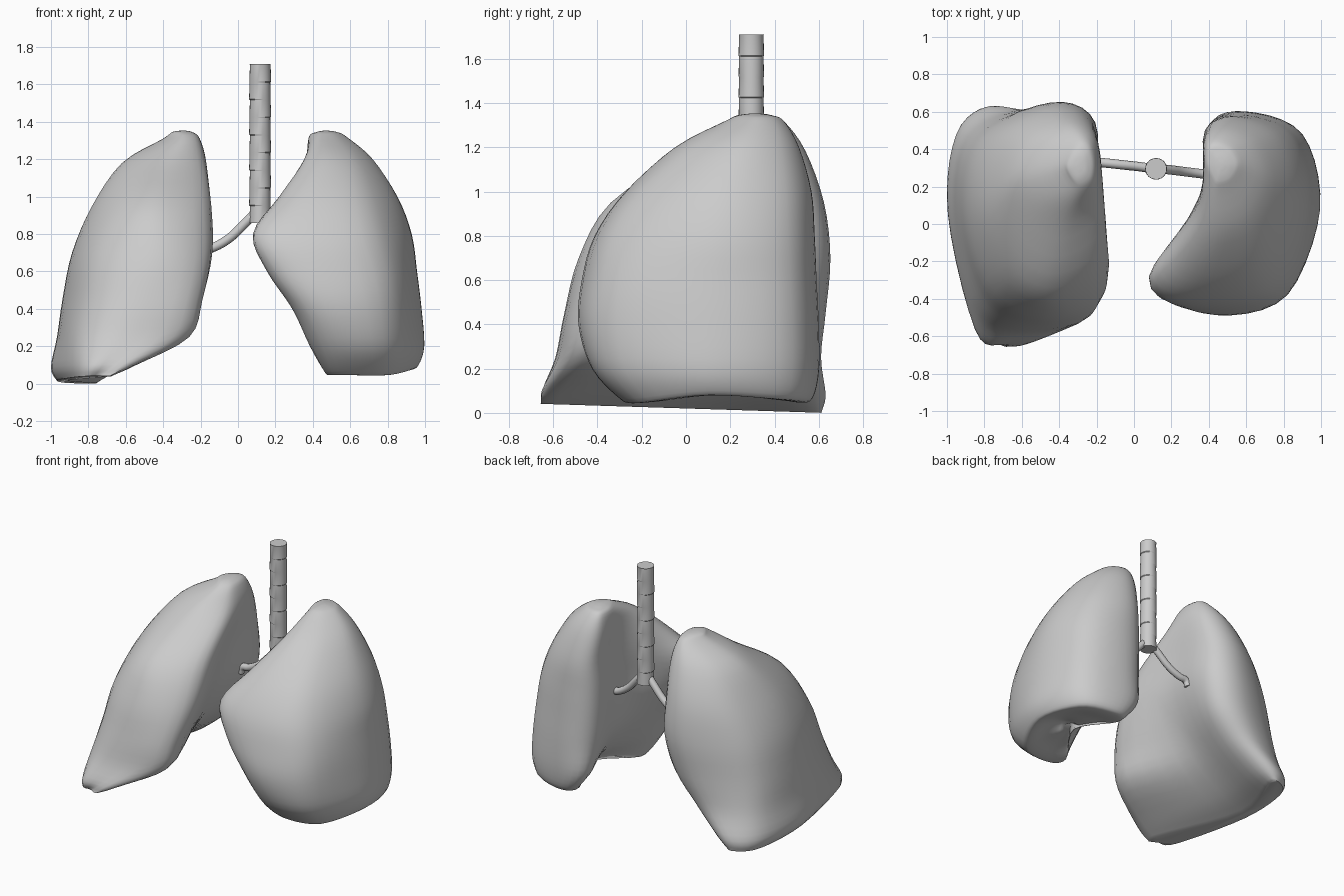
import bpy, bmesh, math
from mathutils import Vector

if "Cube" in bpy.data.objects:
    bpy.data.objects.remove(bpy.data.objects["Cube"])


def spline(p, t):
    """Smooth blend through four neighbouring points."""
    a, b, c, d = p
    return 0.5 * (2 * b + (c - a) * t + (2 * a - 5 * b + 4 * c - d) * t * t
                  + (3 * b - a - 3 * c + d) * t ** 3)


def finish(name, bm, angle):
    bmesh.ops.recalc_face_normals(bm, faces=bm.faces)
    me = bpy.data.meshes.new(name)
    bm.to_mesh(me)
    bm.free()
    ob = bpy.data.objects.new(name, me)
    bpy.context.collection.objects.link(ob)
    bpy.ops.object.select_all(action='DESELECT')
    ob.select_set(True)
    bpy.context.view_layer.objects.active = ob
    bpy.ops.object.shade_smooth_by_angle(angle=math.radians(angle))
    return ob


def skin(name, rings, angle):
    """Bridge a stack of closed rings and close both ends."""
    bm = bmesh.new()
    vs = [[bm.verts.new(p) for p in r] for r in rings]
    n = len(vs[0])
    for a, b in zip(vs, vs[1:]):
        for i in range(n):
            j = (i + 1) % n
            bm.faces.new((a[i], a[j], b[j], b[i]))
    bm.faces.new(vs[0])
    bm.faces.new(vs[-1])
    return finish(name, bm, angle)


def shrink(ring, s, dz):
    c = sum(ring, Vector()) / len(ring)
    return [Vector((c.x + (p.x - c.x) * s, c.y + (p.y - c.y) * s, p.z + dz)) for p in ring]


def lung(name, sections, base=(), tilt=0.0, arch=0.0, steps=5):
    def low(y, z):
        # tilt and arch the lower rim
        w = max(0, 1 - z / 0.22)
        return z + w * (arch * max(-.3, 1 - ((y - .17) / .33) ** 2) - tilt * y)
    rings = [[Vector((x, y, low(y, z))) for x, y in pts] for z, pts in sections]
    top = rings[0]
    rings = [shrink(top, .12, 1.353 - top[0].z), shrink(top, .55, 1.345 - top[0].z)] + rings
    last = rings[-1]
    rings += [shrink(last, s, dz) for s, dz in base]
    # round every section, then blend the sections vertically
    n = len(last)
    fine = [[spline([r[(i + k) % n] for k in (-1, 0, 1, 2)], t / steps)
             for i in range(n) for t in range(steps)] for r in rings]
    m = len(fine) - 1
    out = []
    for k in range(m):
        q = [fine[min(max(k + d, 0), m)] for d in (-1, 0, 1, 2)]
        for t in range(4):
            out.append([spline(p, t / 4) for p in zip(*q)])
    out.append(fine[-1])
    return skin(name, out, 60)


# larger lung, sections from apex to the hollow crescent-shaped base
lung("large_lung", [
    (1.31, [(-.29, .17), (-.35, .20), (-.40, .30), (-.36, .40), (-.29, .45), (-.23, .42), (-.205, .32), (-.22, .22)]),
    (1.18, [(-.36, .0), (-.53, .07), (-.62, .24), (-.54, .44), (-.36, .54), (-.22, .49), (-.175, .32), (-.19, .11)]),
    (.95, [(-.42, -.34), (-.64, -.23), (-.78, .1), (-.69, .46), (-.42, .62), (-.22, .54), (-.19, .2), (-.155, -.17)]),
    (.70, [(-.42, -.485), (-.74, -.36), (-.885, .06), (-.80, .46), (-.44, .65), (-.21, .54), (-.21, .1), (-.145, -.32)]),
    (.45, [(-.48, -.55), (-.79, -.43), (-.935, .05), (-.86, .46), (-.5, .63), (-.28, .52), (-.32, .1), (-.19, -.42)]),
    (.25, [(-.57, -.59), (-.84, -.48), (-.965, .05), (-.90, .47), (-.62, .61), (-.44, .51), (-.48, .1), (-.26, -.46)]),
    (.09, [(-.69, -.645), (-.85, -.56), (-.995, .05), (-.95, .48), (-.77, .63), (-.64, .53), (-.72, .1), (-.54, -.56)]),
    (.02, [(-.75, -.625), (-.85, -.55), (-.965, .05), (-.93, .47), (-.82, .60), (-.76, .55), (-.91, .1), (-.68, -.59)]),
], tilt=0.035)

# smaller lung with the notch on its inner side and an arched base
lung("small_lung", [
    (1.32, [(.41, .22), (.45, .18), (.53, .21), (.58, .31), (.54, .40), (.46, .44), (.395, .42), (.38, .32)]),
    (1.2, [(.36, .02), (.47, -.05), (.63, .03), (.72, .24), (.65, .43), (.5, .51), (.38, .46), (.37, .25)]),
    (1.0, [(.22, -.14), (.37, -.27), (.68, -.2), (.85, .14), (.77, .45), (.55, .565), (.39, .5), (.37, .2)]),
    (.8, [(.08, -.28), (.3, -.41), (.73, -.33), (.925, .1), (.84, .46), (.58, .58), (.38, .5), (.36, .12)]),
    (.6, [(.155, -.33), (.38, -.47), (.79, -.37), (.955, .08), (.87, .47), (.58, .59), (.38, .5), (.37, .12)]),
    (.4, [(.29, -.33), (.47, -.485), (.82, -.38), (.98, .08), (.89, .48), (.58, .6), (.39, .5), (.42, .12)]),
    (.2, [(.385, -.27), (.54, -.42), (.83, -.34), (.995, .08), (.9, .48), (.6, .6), (.42, .52), (.54, .14)]),
    (.075, [(.46, -.19), (.57, -.30), (.82, -.23), (.965, .1), (.88, .46), (.64, .57), (.51, .5), (.66, .15)]),
], base=[(.85, -.02), (.5, .01), (.15, .025)], arch=0.04)

# windpipe: stacked, very slightly stepped segments
profile = []
for i in range(9):
    z = .86 + i * .85 / 9
    off = .001 * (-1) ** i
    profile += [(z, .0575, off), (z + .09, .0555, off)]
profile.append((1.71, .057, 0))
skin("windpipe", [[Vector((.118 + o + r * math.cos(a), .295 + r * math.sin(a), z))
                   for a in (k * math.tau / 24 for k in range(24))]
                  for z, r, o in profile], 20)


# two curved branches into the lungs
def branch(name, pts, radius=.025):
    cu = bpy.data.curves.new(name, 'CURVE')
    cu.dimensions = '3D'
    cu.bevel_depth = radius
    cu.bevel_resolution = 3
    cu.resolution_u = 6
    cu.use_fill_caps = True
    sp = cu.splines.new('BEZIER')
    sp.bezier_points.add(len(pts) - 1)
    for b, p in zip(sp.bezier_points, pts):
        b.co = p
        b.handle_left_type = b.handle_right_type = 'AUTO'
    ob = bpy.data.objects.new(name, cu)
    bpy.context.collection.objects.link(ob)
    bpy.ops.object.select_all(action='DESELECT')
    ob.select_set(True)
    bpy.context.view_layer.objects.active = ob
    bpy.ops.object.convert(target='MESH')
    bpy.ops.object.shade_smooth_by_angle(angle=math.radians(40))


branch("large_lung_branch", [(.10, .295, .92), (.04, .305, .86), (-.05, .315, .775), (-.14, .325, .725), (-.195, .33, .71), (-.21, .33, .67)])
branch("small_lung_branch", [(.135, .295, .92), (.19, .29, .86), (.27, .28, .775), (.35, .27, .725), (.39, .265, .71), (.405, .265, .67)])
